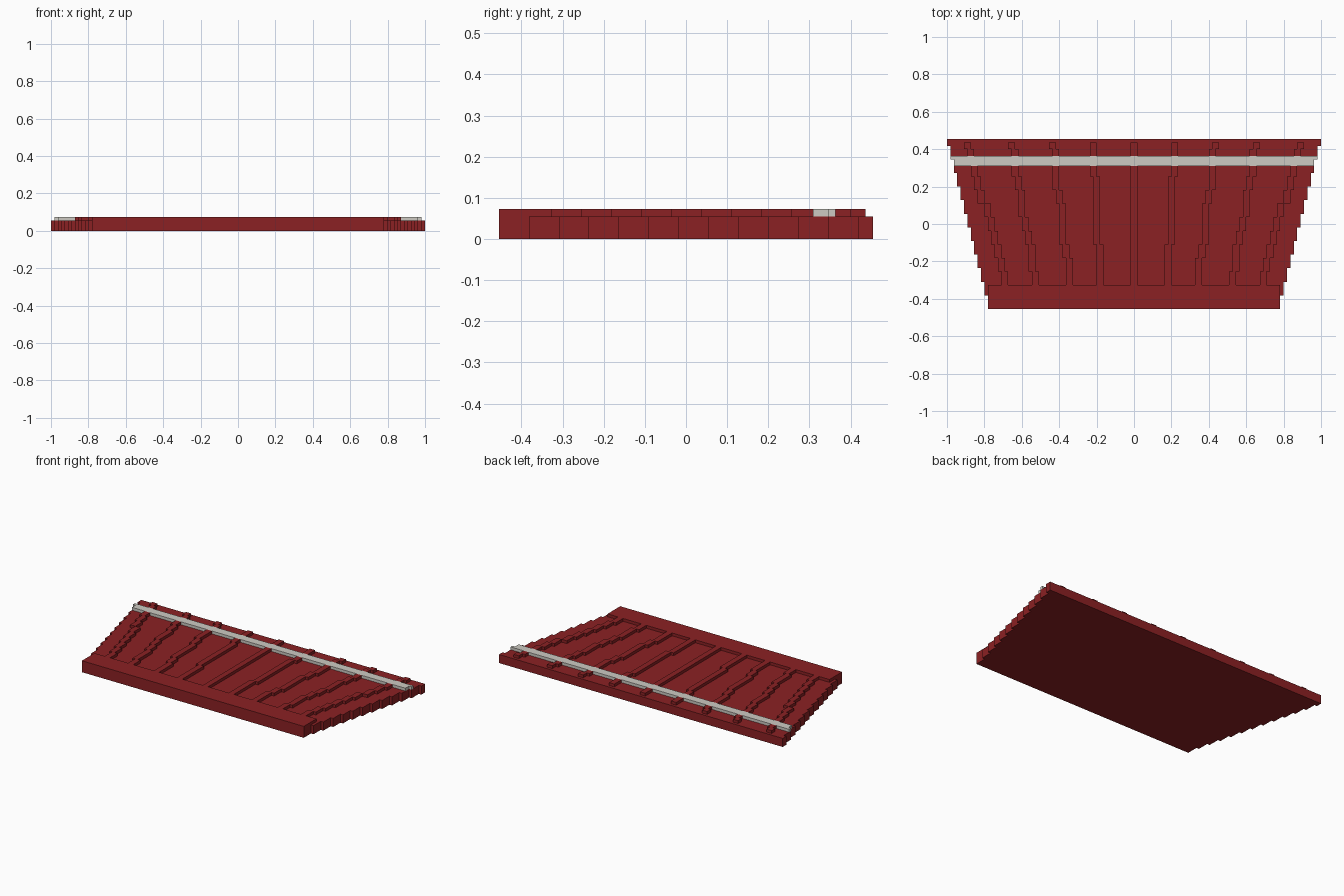
import bpy, bmesh
from mathutils import Vector

if "Cube" in bpy.data.objects:
    bpy.data.objects.remove(bpy.data.objects["Cube"])

U = 2 / 110          # one grid unit
DEPTH = 50           # depth in grid units


def material(name, rgb):
    m = bpy.data.materials.new(name)
    m.diffuse_color = (*rgb, 1)
    m.use_nodes = True
    m.node_tree.nodes["Principled BSDF"].inputs["Base Color"].default_value = m.diffuse_color
    return m


RED = material("dark_red", (0.26, 0.015, 0.017))
GREY = material("light_grey", (0.61, 0.59, 0.54))


def pos(x, y, z):
    return Vector((x * U, (y - DEPTH / 2) * U, z * U))


def add_prism(bm, points, extrude):
    """Extrude a flat outline, given in grid units."""
    face = bm.faces.new([bm.verts.new(pos(*p)) for p in points])
    top = bmesh.ops.extrude_face_region(bm, geom=[face])["geom"]
    verts = [v for v in top if isinstance(v, bmesh.types.BMVert)]
    bmesh.ops.translate(bm, verts=verts, vec=Vector(extrude) * U)


def finish(name, bm, mat):
    bmesh.ops.recalc_face_normals(bm, faces=bm.faces)
    mesh = bpy.data.meshes.new(name)
    bm.to_mesh(mesh)
    bm.free()
    mesh.materials.append(mat)
    bpy.context.collection.objects.link(bpy.data.objects.new(name, mesh))


def stepped(rows, z):
    """Outline from rows of (left, right, front, back)."""
    right = [(r, y, z) for _, r, a, b in rows for y in (a, b)]
    left = [(l, y, z) for l, _, a, b in reversed(rows) for y in (b, a)]
    pts = right + left
    return [p for i, p in enumerate(pts) if p != pts[i - 1]]


def half_width(i):
    return 43 + i


# Base slab, widening one unit per row towards the back
bm = bmesh.new()
rows = [(-half_width(i), half_width(i), 4 * i, min(4 * i + 4, DEPTH)) for i in range(1, 13)]
add_prism(bm, stepped(rows, 0), (0, 0, 3))
finish("base_slab", bm, RED)

# Raised front lip, overlapping the slab
bm = bmesh.new()
profile = [(0, 0), (4, 0), (4, 3), (7, 3), (7, 4), (0, 4)]
add_prism(bm, [(-43, y, z) for y, z in profile], (86, 0, 0))
finish("front_lip", bm, RED)

# Light rail across the back, following the slab's side steps
bm = bmesh.new()
rail = [(-half_width(10), half_width(10), 42, 44), (-half_width(11), half_width(11), 44, 45)]
add_prism(bm, stepped(rail, 3), (0, 0, 1))
finish("rail", bm, GREY)


# Fanned ribs, stepped sideways and interrupted by the rail
def rib(name, front_x, back_x, side):
    bm = bmesh.new()
    for start, end in ((7, 42), (45, 49)):
        rows = []
        for k in range(11):
            a, b = max(7 + 4 * k, start), min(11 + 4 * k, end)
            if a < b:
                x = round(front_x + (back_x - front_x) * k / 10)
                rows.append((min(side * x, side * (x + 2)), max(side * x, side * (x + 2)), a, b))
        add_prism(bm, stepped(rows, 3), (0, 0, 1))
    finish(name, bm, RED)


rib("rib_centre", -1, -1, 1)
for n, (f, b) in enumerate([(9, 11), (18, 23), (28, 35), (37, 48)], 1):
    rib(f"rib_right_{n}", f, b, 1)
    rib(f"rib_left_{n}", f, b, -1)
